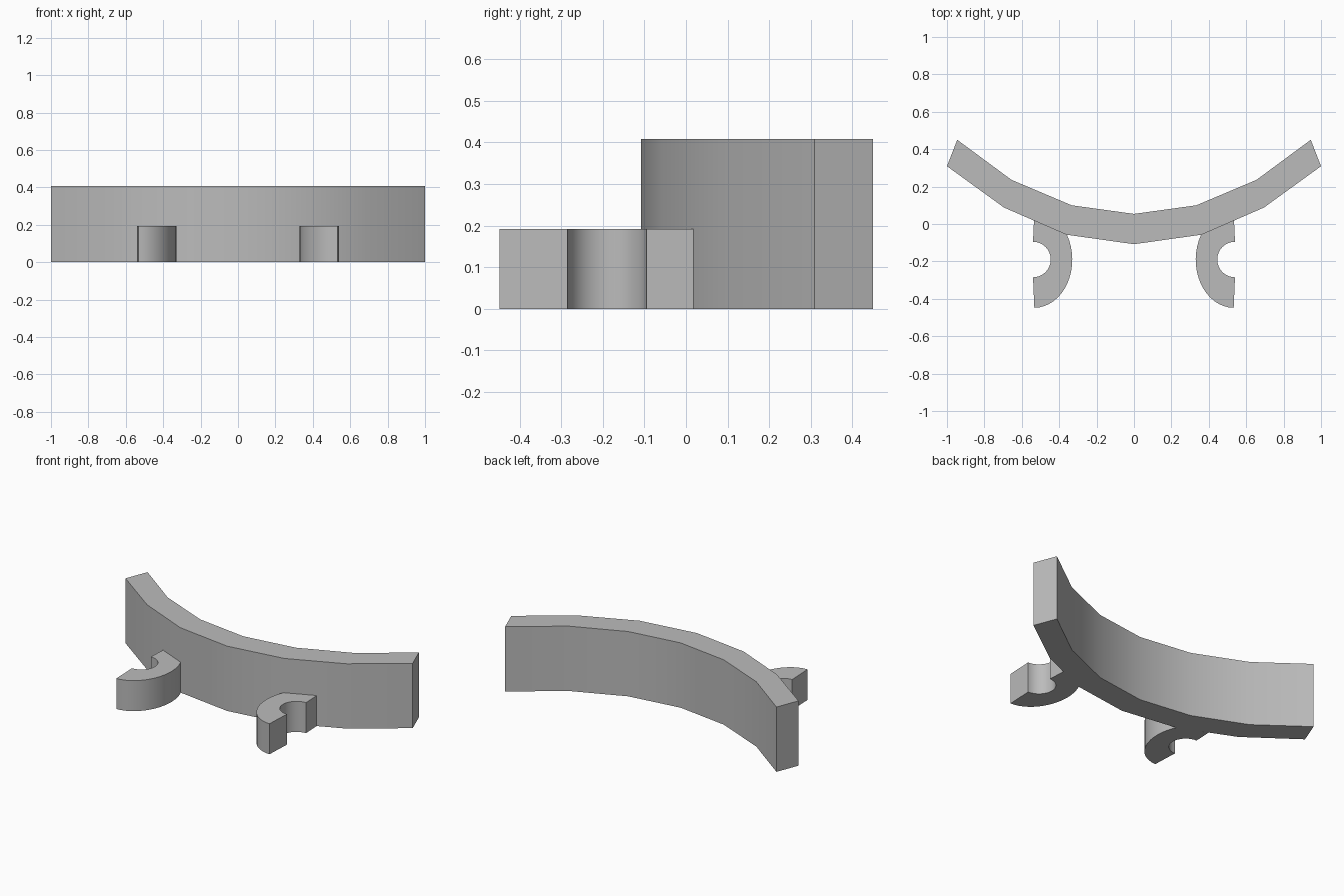
import bpy, bmesh, math

cube = bpy.data.objects.get("Cube")
if cube:
    bpy.data.objects.remove(cube, do_unlink=True)

grey = bpy.data.materials.new("plain grey")
grey.use_nodes = True
colour = (0.5, 0.5, 0.5, 1)
grey.diffuse_color = colour
grey.node_tree.nodes["Principled BSDF"].inputs["Base Color"].default_value = colour


def extrude_outline(name, outline, height):
    """Raise a closed floor outline into a solid with smooth sides and sharp rims."""
    bm = bmesh.new()
    base = bm.faces.new([bm.verts.new((x, y, 0)) for x, y in outline])
    raised = bmesh.ops.extrude_face_region(bm, geom=[base])["geom"]
    top = [v for v in raised if isinstance(v, bmesh.types.BMVert)]
    bmesh.ops.translate(bm, verts=top, vec=(0, 0, height))
    bmesh.ops.recalc_face_normals(bm, faces=bm.faces)
    mesh = bpy.data.meshes.new(name)
    bm.to_mesh(mesh)
    bm.free()
    mesh.materials.append(grey)
    obj = bpy.data.objects.new(name, mesh)
    bpy.context.collection.objects.link(obj)
    bpy.ops.object.select_all(action="DESELECT")
    obj.select_set(True)
    bpy.context.view_layer.objects.active = obj
    bpy.ops.object.shade_smooth_by_angle(angle=math.radians(35))
    return obj


def mirrored(points):
    """Complete a half profile that starts on the centre line."""
    return [(-x, y) for x, y in reversed(points[1:])] + points


def arc(cx, cy, rx, ry, start, end, steps):
    angles = [math.radians(start + (end - start) * i / steps) for i in range(steps + 1)]
    return [(cx + rx * math.cos(a), cy + ry * math.sin(a)) for a in angles]


# Curved band
front = mirrored([(0, -0.108), (0.362, -0.057), (0.695, 0.088), (1.0, 0.309)])
back = mirrored([(0, 0.054), (0.333, 0.1), (0.655, 0.236), (0.945, 0.45)])
extrude_outline("curved_band", front + back[::-1], 0.408)

# C-shaped clips, opening outward and ending on the band's front surface
clip = arc(0.533, -0.19, 0.203, 0.258, 270, 149, 16)
clip += [(0.362, -0.057), (0.535, 0.0183), (0.54, -0.095)]
clip += arc(0.54, -0.19, 0.095, 0.095, 100, 260, 14)
clip += [(0.54, -0.285)]
for name, side in (("left_clip", 1), ("right_clip", -1)):
    extrude_outline(name, [(side * x, y) for x, y in clip], 0.192)
